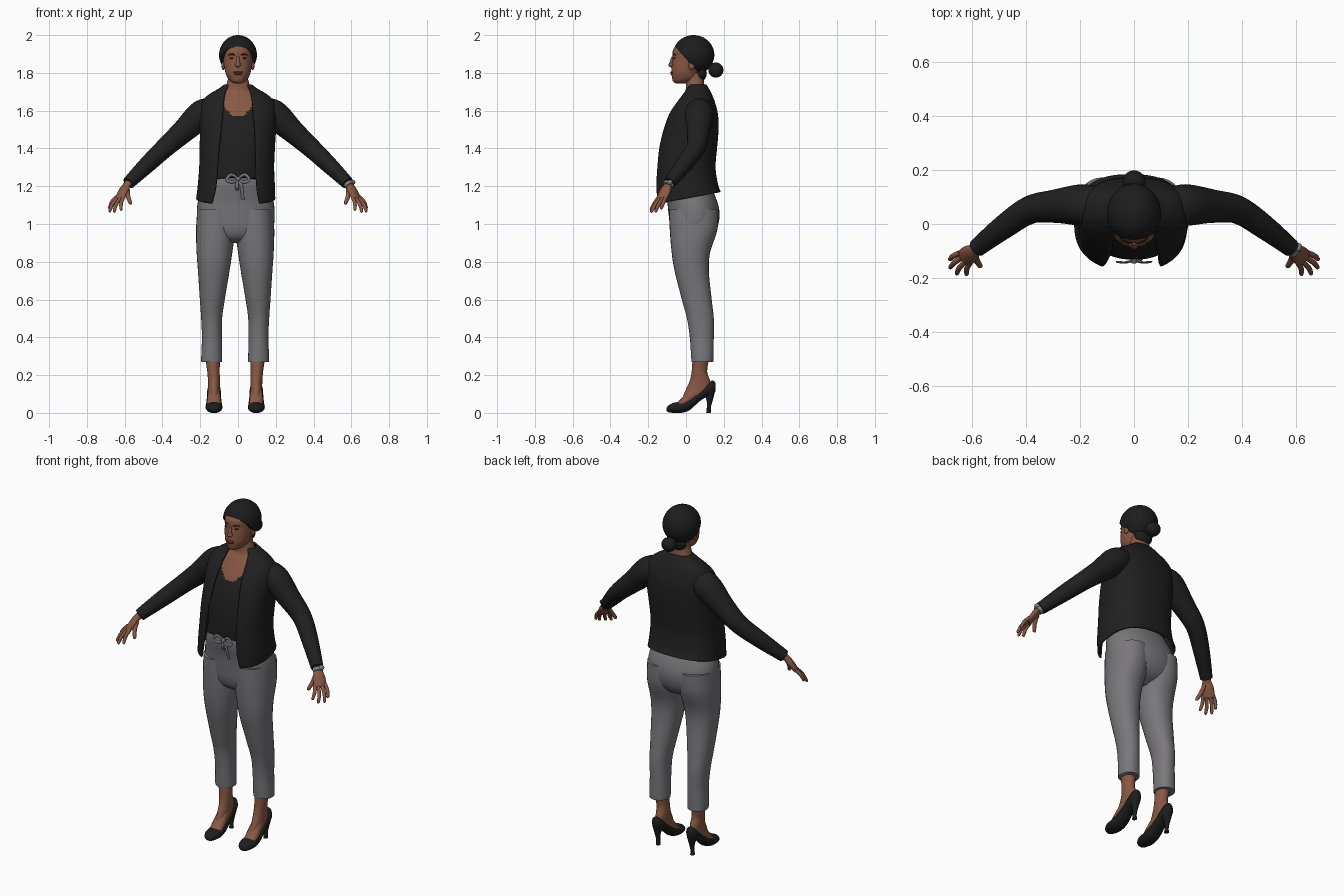
import bpy, bmesh, math
from mathutils import Vector, Matrix

if "Cube" in bpy.data.objects:
    bpy.data.objects.remove(bpy.data.objects["Cube"])

X, Y, Z = Vector((1, 0, 0)), Vector((0, 1, 0)), Vector((0, 0, 1))


def material(name, r, g, b):
    m = bpy.data.materials.new(name)
    m.diffuse_color = (r, g, b, 1)
    m.use_nodes = True
    m.node_tree.nodes["Principled BSDF"].inputs["Base Color"].default_value = m.diffuse_color
    return m


SKIN = material("brown skin", 0.25, 0.098, 0.058)
LIPS = material("dark lips", 0.17, 0.055, 0.042)
EYES = material("dark eyes", 0.035, 0.018, 0.013)
HAIR = material("black hair", 0.012, 0.012, 0.012)
CLOTH = material("black cloth", 0.014, 0.014, 0.015)
LEATHER = material("black leather", 0.012, 0.012, 0.013)
GREY = material("grey trousers", 0.19, 0.185, 0.195)
STEEL = material("steel", 0.22, 0.22, 0.23)


def finish(name, bm, mat, angle=50):
    bmesh.ops.recalc_face_normals(bm, faces=bm.faces)
    me = bpy.data.meshes.new(name)
    bm.to_mesh(me)
    bm.free()
    ob = bpy.data.objects.new(name, me)
    bpy.context.collection.objects.link(ob)
    me.materials.append(mat)
    bpy.ops.object.select_all(action='DESELECT')
    ob.select_set(True)
    bpy.context.view_layer.objects.active = ob
    bpy.ops.object.shade_smooth_by_angle(angle=math.radians(angle))
    return ob


def smooth_rows(rows, steps):
    """Catmull-Rom interpolation of every value in the rows."""
    out = []
    for i in range(len(rows) - 1):
        quad = zip(rows[max(i - 1, 0)], rows[i], rows[i + 1], rows[min(i + 2, len(rows) - 1)])
        quad = list(quad)
        for k in range(steps):
            t = k / steps
            out.append([0.5 * (2 * b + (c - a) * t + (2 * a - 5 * b + 4 * c - d) * t * t
                               + (3 * b - a - 3 * c + d) * t ** 3) for a, b, c, d in quad])
    return out + [list(rows[-1])]


def skin_rings(name, rings, mat, closed=True, angle=50):
    bm = bmesh.new()
    vs = [[bm.verts.new(p) for p in ring] for ring in rings]
    n = len(vs[0])
    for a, b in zip(vs, vs[1:]):
        for j in range(n if closed else n - 1):
            k = (j + 1) % n
            bm.faces.new((a[j], a[k], b[k], b[j]))
    if closed:
        bm.faces.new(vs[0])
        bm.faces.new(vs[-1])
    return finish(name, bm, mat, angle)


def spow(v, e):
    return math.copysign(abs(v) ** e, v)


def body(name, rows, mat, n=2.0, segs=40, steps=5, is_open=False):
    """Horizontal rings: z, centre x, half width, front y, back y, tilt, half opening."""
    rings = []
    for z, cx, rx, yf, yb, tilt, w in smooth_rows(rows, steps):
        cy, ry = (yf + yb) / 2, (yb - yf) / 2
        a = math.asin((w / rx) ** (n / 2)) if is_open else 0
        ring = []
        for j in range(segs):
            t = a + (2 * math.pi - 2 * a) * j / (segs - 1 if is_open else segs)
            y = cy - ry * spow(math.cos(t), 2 / n)
            ring.append((cx + rx * spow(math.sin(t), 2 / n), y, z + tilt * y))
        rings.append(ring)
    return skin_rings(name, rings, mat, not is_open)


def tube(name, rows, mat, across=X, up=None, segs=16, steps=4):
    """Rings along a path: x, y, z, radius across, radius up."""
    rows = smooth_rows(rows, steps)
    pts = [Vector(r[:3]) for r in rows]
    rings = []
    for i, r in enumerate(rows):
        t = (pts[min(i + 1, len(pts) - 1)] - pts[max(i - 1, 0)]).normalized()
        u = across if up else (across - t * across.dot(t)).normalized()
        v = up or t.cross(u)
        rings.append([pts[i] + u * r[3] * math.cos(q) + v * r[4] * math.sin(q)
                      for q in (2 * math.pi * j / segs for j in range(segs))])
    return skin_rings(name, rings, mat)


def ball(name, loc, size, mat, segs=24, cut=None):
    bm = bmesh.new()
    m = Matrix.Translation(loc) @ Matrix.Diagonal((*size, 1))
    bmesh.ops.create_uvsphere(bm, u_segments=segs, v_segments=segs * 2 // 3, radius=1, matrix=m)
    if cut:
        bmesh.ops.bisect_plane(bm, geom=bm.verts[:] + bm.edges[:] + bm.faces[:],
                               plane_co=cut[0], plane_no=cut[1], clear_inner=True)
        bmesh.ops.holes_fill(bm, edges=[e for e in bm.edges if e.is_boundary])
    return finish(name, bm, mat)


# Head and face
body("head", [(z, 0, rx, yf, yb, 0, 0) for z, rx, yf, yb in (
    (1.745, .02, -.055, 0), (1.755, .04, -.069, .04), (1.775, .056, -.074, .07),
    (1.80, .066, -.077, .075), (1.84, .074, -.075, .10), (1.88, .079, -.071, .125),
    (1.92, .08, -.069, .125), (1.95, .07, -.048, .11), (1.972, .045, -.015, .09),
    (1.983, .02, .02, .06))], SKIN)
ball("nose", (0, -.076, 1.842), (.017, .017, .013), SKIN, 16)
tube("nose_bridge", [(0, -.068, 1.885, .007, .008), (0, -.079, 1.85, .011, .010),
                     (0, -.078, 1.836, .011, .008)], SKIN)
ball("upper_lip", (0, -.074, 1.803), (.027, .010, .006), LIPS, 16)
ball("lower_lip", (0, -.073, 1.794), (.023, .010, .006), LIPS, 16)
for s, side in ((1, "left"), (-1, "right")):
    ball(side + "_eye", (s * .031, -.061, 1.877), (.014, .006, .005), EYES, 12)
    ball(side + "_ear", (s * .078, .03, 1.845), (.010, .018, .030), SKIN, 16)
    tube(side + "_eyebrow", [(s * .016, -.069, 1.894, .003, .003), (s * .033, -.065, 1.899, .003, .003),
                             (s * .05, -.053, 1.894, .002, .002)], EYES, Z, segs=8)

# Hair, swept back into a bun
ball("hair", (0, .04, 1.895), (.1, .11, .105), HAIR, 40,
     ((0, -.06, 1.942), Vector((0, .18, .16)).normalized()))
ball("hair_nape", (0, .078, 1.80), (.055, .032, .045), HAIR)
ball("hair_bun", (0, .158, 1.815), (.042, .040, .040), HAIR)

# Torso: black top with a scooped neckline, bare chest and neck above it
top = body("torso", [(1.20, -.01, .172, -.128, .13, -.38, 0)] + [
    (z, 0, rx, yf, yb, 0, 0) for z, rx, yf, yb in (
        (1.3, .165, -.132, .125), (1.4, .165, -.128, .13), (1.5, .17, -.108, .14),
        (1.58, .165, -.078, .14), (1.64, .15, -.045, .125), (1.68, .11, -.02, .11),
        (1.71, .075, -.002, .10), (1.76, .055, 0, .095), (1.80, .05, 0, .09))],
    CLOTH, 2.2, 80, 8)
top.data.materials.append(SKIN)
for p in top.data.polygons:
    c = p.center
    p.material_index = int(c.z > 1.72 or (c.y < .05 and c.z > 1.568 + 10 * c.x ** 2))

# Open jacket
jacket = body("jacket", [
    (1.135, -.012, .205, -.165, .18, .19, .125), (1.2, -.009, .2, -.168, .165, .06, .108),
    (1.3, -.007, .194, -.16, .152, 0, .1), (1.4, -.004, .195, -.148, .16, 0, .095),
    (1.5, 0, .197, -.122, .168, 0, .088), (1.58, 0, .198, -.09, .165, 0, .08),
    (1.64, 0, .19, -.05, .15, 0, .075), (1.68, 0, .155, -.02, .135, 0, .07),
    (1.71, 0, .105, 0, .12, 0, .062), (1.735, 0, .07, .015, .105, 0, .045)],
    CLOTH, 2.5, 64, 5, True)
mod = jacket.modifiers.new("thickness", 'SOLIDIFY')
mod.thickness, mod.offset = .009, 0

# Sleeves and hands
FINGERS = {
    "index": ((.605, -.143, 1.145), (.62, -.188, 1.072)),
    "middle": ((.624, -.140, 1.135), (.657, -.186, 1.062)),
    "ring": ((.638, -.125, 1.135), (.682, -.163, 1.064)),
    "little": ((.643, -.106, 1.145), (.683, -.132, 1.08)),
    "thumb": ((.585, -.108, 1.185), (.568, -.158, 1.105)),
}
for s, side in ((1, "left"), (-1, "right")):
    tube(side + "_sleeve", [(s * x, y, z, r, r * k) for x, y, z, r, k in (
        (.12, .065, 1.60, .065, 1), (.19, .07, 1.58, .077, 1), (.29, .066, 1.49, .062, 1),
        (.385, .052, 1.405, .052, 1), (.48, -.01, 1.315, .045, 1), (.58, -.088, 1.217, .034, 1))],
        CLOTH, Y, segs=24, steps=5)
    across = Vector((s * .6, .75, 0)).normalized()
    tube(side + "_hand", [(s * x, y, z, a, b) for x, y, z, a, b in (
        (.565, -.076, 1.232, .024, .02), (.59, -.096, 1.204, .024, .018),
        (.607, -.110, 1.175, .034, .018), (.627, -.127, 1.138, .034, .014),
        (.631, -.131, 1.128, .026, .009))], SKIN, across)
    for finger, (a, b) in FINGERS.items():
        a, b = (Vector((s * p[0], p[1], p[2])) for p in (a, b))
        mid = a.lerp(b, .5) + Vector((s * .006, 0, .003))
        r = .012 if finger == "thumb" else .010
        tube(f"{side}_{finger}_finger", [(*a, r, r), (*mid, r, r), (*a.lerp(b, .92), r * .8, r * .8),
                                         (*b, r * .3, r * .3)], SKIN, across, segs=10, steps=3)
wrist = Vector((.588, -.094, 1.207))
axis = Vector((.55, -.45, -.7)).normalized()
tube("watch_band", [(*(wrist + axis * d), .030, .026) for d in (-.009, .009)], STEEL, Y, segs=20)
ball("watch_face", wrist + Vector((.018, .008, .014)), (.016, .016, .013), STEEL, 16)

# Trousers
body("trouser_hips", [(z, -.012, rx, yf, yb, 0, 0) for z, rx, yf, yb in (
    (.90, .08, -.02, .07), (.93, .16, -.062, .13), (.98, .198, -.083, .165),
    (1.05, .206, -.092, .178), (1.12, .2, -.10, .165), (1.2, .175, -.117, .13),
    (1.26, .15, -.117, .1))], GREY, 2.2)
for s, side in ((1, "left"), (-1, "right")):
    body(side + "_trouser_leg", [(z, -.015 + s * (a + b) / 2, (b - a) / 2, yf, yb, 0, 0)
                                 for z, a, b, yf, yb in (
        (.27, .070, .178, .03, .143), (.285, .069, .180, .028, .145), (.4, .07, .176, .02, .147),
        (.5, .069, .18, .005, .147), (.6, .055, .187, -.022, .136), (.75, .03, .197, -.06, .121),
        (.85, .015, .204, -.076, .128), (.97, 0, .207, -.086, .166), (1.08, .005, .2, -.09, .172))],
        GREY, 2.15, 32)

# Drawstring bow at the waist
for s, side in ((1, "left"), (-1, "right")):
    tube(side + "_bow_loop", [(0, -.134, 1.24, .004, .006), (s * .035, -.142, 1.262, .004, .008),
                              (s * .06, -.14, 1.235, .004, .008), (s * .03, -.142, 1.222, .004, .008),
                              (0, -.134, 1.238, .004, .006)], GREY, Y, segs=8)
    tube(side + "_bow_string", [(0, -.134, 1.24, .004, .007), (s * .012 + .006, -.138, 1.20, .004, .009),
                                (s * .014 + .012, -.122, 1.155 - s * .025, .004, .008)], GREY, Y, segs=8)
ball("bow_knot", (0, -.137, 1.24), (.013, .010, .012), GREY, 12)

# Bare feet in high-heeled shoes
for s, side in ((1, "left"), (-1, "right")):
    cx = -.015 + s * .112
    body(side + "_ankle", [(z, cx + s * d, rx, yf, yb, 0, 0) for z, d, rx, yf, yb in (
        (.09, 0, .03, -.015, .125), (.13, 0, .031, .002, .132), (.17, 0, .032, .02, .128),
        (.22, .003, .033, .030, .112), (.30, .008, .04, .035, .125))], SKIN, 2, 24)
    tube(side + "_foot", [(cx, y, (lo + hi) / 2, rx, (hi - lo) / 2) for y, lo, hi, rx in (
        (-.07, .01, .035, .025), (-.03, .01, .07, .036), (0, .02, .105, .037),
        (.04, .05, .15, .033), (.08, .085, .16, .03))], SKIN, X, Z)
    tube(side + "_shoe", [(cx, y, (lo + hi) / 2, rx, (hi - lo) / 2) for y, lo, hi, rx in (
        (-.103, .012, .026, .012), (-.092, .003, .04, .028), (-.065, 0, .053, .042),
        (-.025, 0, .062, .045), (.02, .015, .078, .042), (.07, .06, .112, .037),
        (.11, .085, .150, .036), (.14, .095, .172, .028), (.156, .115, .160, .012))],
        LEATHER, X, Z, 20)
    body(side + "_shoe_heel", [(z, cx, rx, yf, yb, 0, 0) for z, rx, yf, yb in (
        (0, .012, .107, .133), (.03, .011, .110, .132), (.07, .016, .108, .143),
        (.11, .028, .085, .153))], LEATHER, 2.3, 16)
